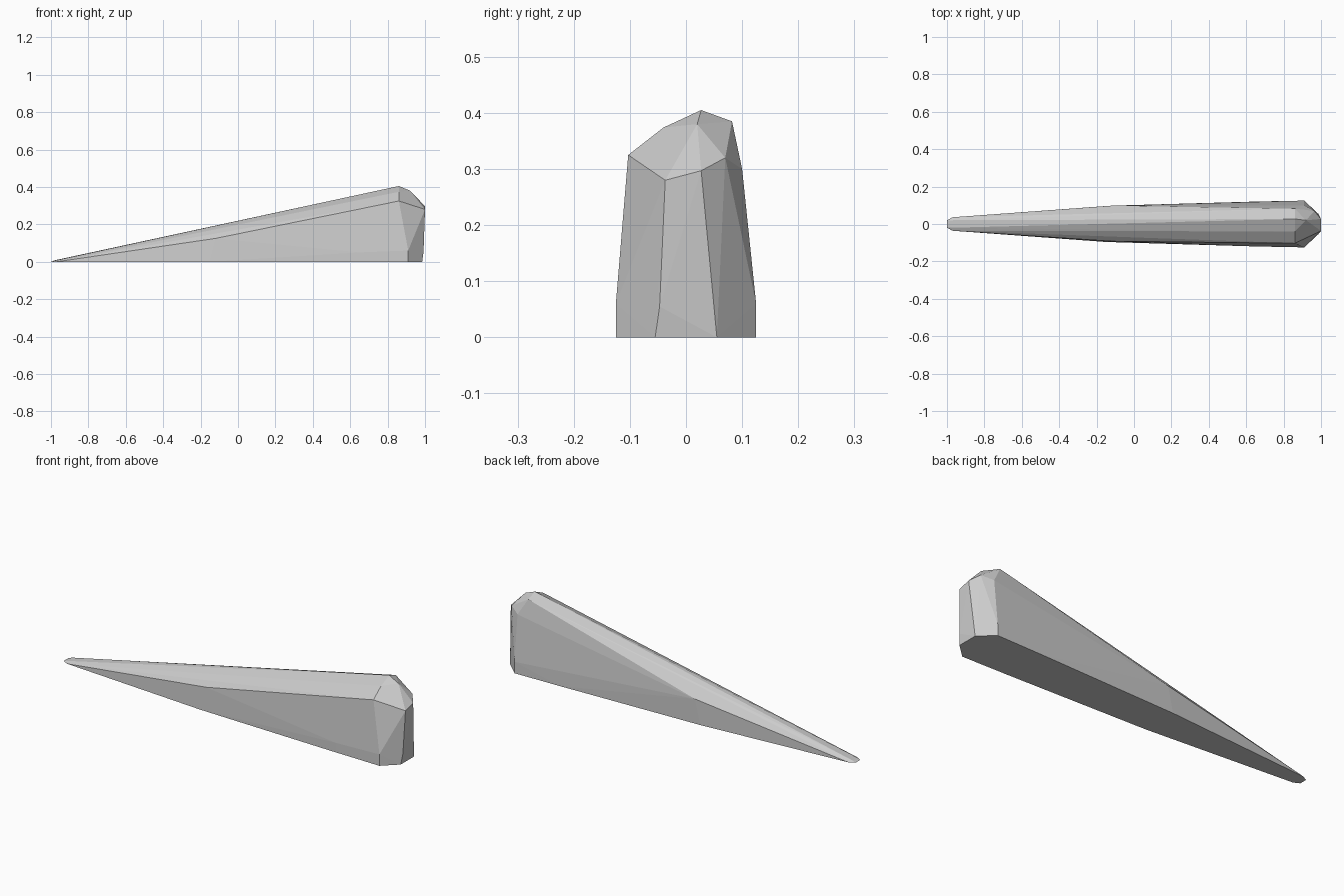
import bpy, bmesh

if "Cube" in bpy.data.objects:
    bpy.data.objects.remove(bpy.data.objects["Cube"])

grey = bpy.data.materials.new("light grey")
grey.diffuse_color = (0.6, 0.6, 0.6, 1)
grey.use_nodes = True
grey.node_tree.nodes["Principled BSDF"].inputs["Base Color"].default_value = grey.diffuse_color

# Flat base outline, mirrored across the length
points = []
for x, y in [(-1, 0.02), (-0.97, 0.036), (-0.15, 0.096), (0.65, 0.12), (0.91, 0.125), (0.985, 0.055)]:
    points += [(x, y, 0), (x, -y, 0)]

# Upright lower corners of the blunt end
points += [(0.91, 0.125, 0.06), (0.91, -0.125, 0.06), (0.65, -0.12, 0.05), (0.992, -0.047, 0.055)]

# Shoulders and ridge along the sloping top
points += [
    (-0.98, 0.02, 0.008), (-0.98, -0.02, 0.006),
    (-0.12, -0.092, 0.125), (-0.12, 0.098, 0.13),
    (0.86, -0.103, 0.325), (0.86, -0.04, 0.374),
    (0.86, 0.027, 0.405), (0.86, 0.082, 0.385),
]

# Chamfered crown of the blunt end
points += [
    (0.92, 0.02, 0.38), (0.94, -0.052, 0.31), (1.0, -0.037, 0.28),
    (1.0, 0.027, 0.297), (0.965, 0.07, 0.32), (0.91, 0.1, 0.3),
]

# Wrap the points into one faceted wedge
bm = bmesh.new()
for p in points:
    bm.verts.new(p)
hull = bmesh.ops.convex_hull(bm, input=bm.verts[:])
loose = [v for v in bm.verts if not v.link_faces]
bmesh.ops.delete(bm, geom=loose, context='VERTS')
bmesh.ops.dissolve_limit(bm, angle_limit=0.01, verts=bm.verts[:], edges=bm.edges[:])
bmesh.ops.recalc_face_normals(bm, faces=bm.faces[:])
mesh = bpy.data.meshes.new("wedge")
bm.to_mesh(mesh)
bm.free()
mesh.materials.append(grey)
wedge = bpy.data.objects.new("wedge", mesh)
bpy.context.collection.objects.link(wedge)
